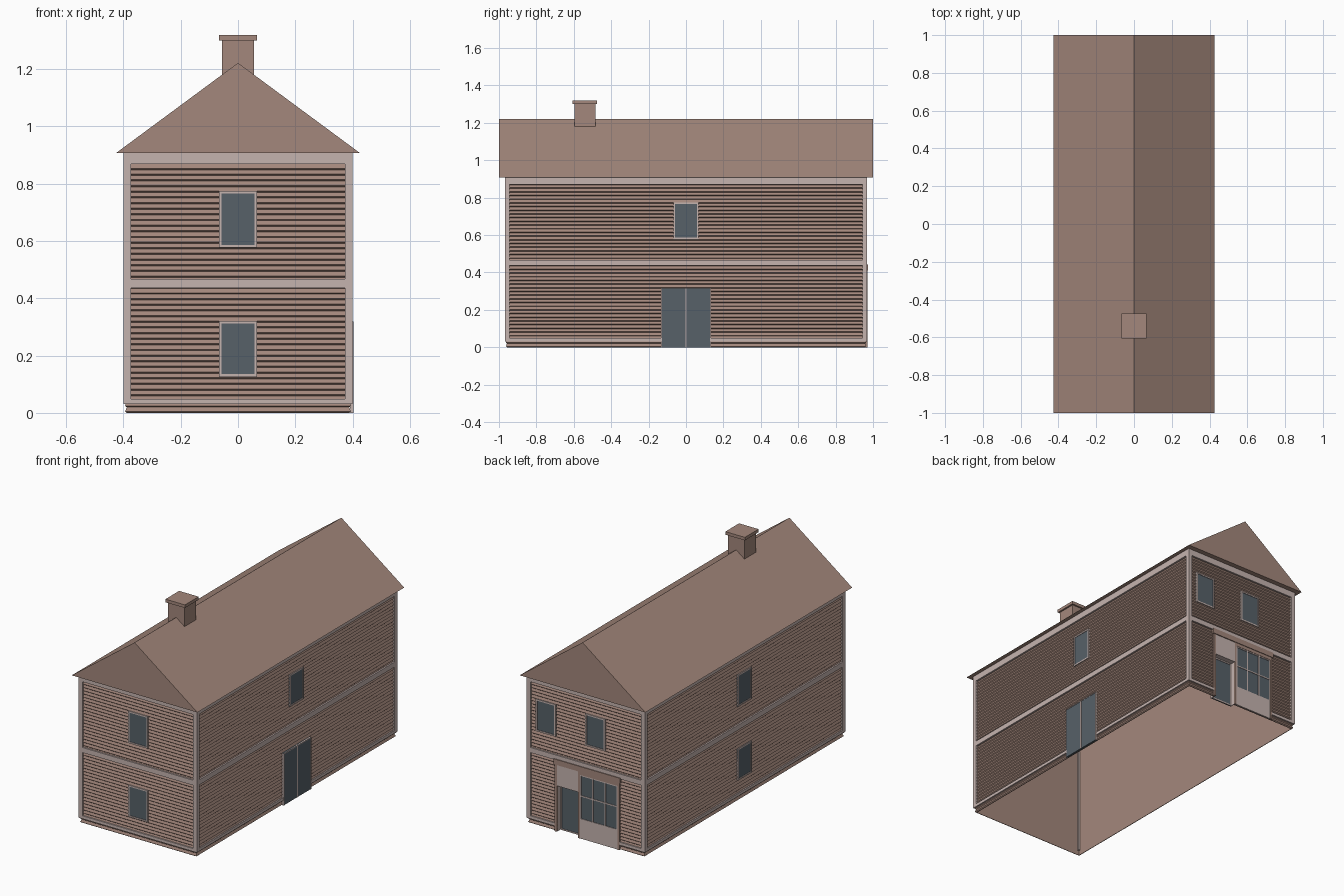
import bpy, bmesh
from mathutils import Vector

cube = bpy.data.objects.get("Cube")
if cube:
    bpy.data.objects.remove(cube, do_unlink=True)


def material(name, rgb):
    mat = bpy.data.materials.new(name)
    mat.use_nodes = True
    mat.diffuse_color = (*rgb, 1)
    mat.node_tree.nodes["Principled BSDF"].inputs["Base Color"].default_value = (*rgb, 1)
    return mat


BROWN = material("warm brown", (0.37, 0.245, 0.2))
TRIM = material("pale trim", (0.56, 0.455, 0.43))
GLASS = material("slate glass", (0.095, 0.119, 0.14))

HX, HY = 0.394, 0.963          # outer face of the cladding
EAVE, RIDGE = 0.907, 1.221
LOW, MID, TOP = (0.031, 0.049), (0.436, 0.467), (0.869, EAVE)


def finish(name, bm, mat):
    bmesh.ops.recalc_face_normals(bm, faces=bm.faces)
    mesh = bpy.data.meshes.new(name)
    bm.to_mesh(mesh)
    bm.free()
    mesh.materials.append(mat)
    obj = bpy.data.objects.new(name, mesh)
    bpy.context.collection.objects.link(obj)
    return obj


def add_box(bm, lo, hi):
    lo, hi = Vector(lo), Vector(hi)
    verts = bmesh.ops.create_cube(bm, size=1)["verts"]
    for v in verts:
        v.co = (lo + hi) / 2 + v.co * (hi - lo)


def boxes(name, mat, items):
    bm = bmesh.new()
    for lo, hi in items:
        add_box(bm, lo, hi)
    return finish(name, bm, mat)


def on_wall(side, u0, u1, z0, z1, d0, d1):
    """Box corners on a wall: u runs along it, d is the distance out of it."""
    sign = 1 if side in ("right", "back") else -1
    base = HX if side in ("right", "left") else HY
    a, b = sorted((sign * (base + d0), sign * (base + d1)))
    if side in ("right", "left"):
        return (a, u0, z0), (b, u1, z1)
    return (u0, a, z0), (u1, b, z1)


def plates(name, mat, side, rects, d0, d1):
    return boxes(name, mat, [on_wall(side, *r, d0, d1) for r in rects])


def border(u0, u1, z0, z1, w):
    return [(u0, u0 + w, z0, z1), (u1 - w, u1, z0, z1),
            (u0 + w, u1 - w, z0, z0 + w), (u0 + w, u1 - w, z1 - w, z1)]


# Clapboard walls: one sawtooth loft around the house with a plain lining
rows = 46
step = EAVE / rows
profile = [(0.009, EAVE), (0.009, 0)]
for i in range(rows):
    profile += [(0.006, i * step), (0, i * step + 0.005)]
profile.append((0.006, EAVE))

bm = bmesh.new()
rings = [[bm.verts.new((sx * (HX - inset), sy * (HY - inset), z))
          for sx, sy in ((-1, -1), (1, -1), (1, 1), (-1, 1))] for inset, z in profile]
for a, b in zip(rings, rings[1:] + rings[:1]):
    for k in range(4):
        n = (k + 1) % 4
        bm.faces.new((a[k], a[n], b[n], b[k]))
bmesh.ops.recalc_face_normals(bm, faces=bm.faces)

# Opening for the recessed shop door
DX0, DX1, DZ = 0.052, 0.195, 0.28
for co, no in (((DX0, 0, 0), (1, 0, 0)), ((DX1, 0, 0), (1, 0, 0)), ((0, 0, DZ), (0, 0, 1))):
    back = [f for f in bm.faces if f.calc_center_median().y > 0.9]
    geom = set(back)
    for f in back:
        geom.update(f.edges)
        geom.update(f.verts)
    bmesh.ops.bisect_plane(bm, geom=list(geom), plane_co=co, plane_no=no)
hole = []
for f in bm.faces:
    c = f.calc_center_median()
    if c.y > 0.9 and DX0 < c.x < DX1 and c.z < DZ:
        hole.append(f)
bmesh.ops.delete(bm, geom=hole, context="FACES")
finish("clapboard_walls", bm, BROWN)

# Corner posts
W, P = 0.026, 0.006
posts = []
for sx in (-1, 1):
    for sy in (-1, 1):
        xs = sorted((sx * (HX + P), sx * (HX + P - W)))
        ys = sorted((sy * (HY + P), sy * (HY + P - W)))
        posts.append(((xs[0], ys[0], LOW[0]), (xs[1], ys[1], EAVE)))
boxes("corner_posts", TRIM, posts)

# Horizontal trim bands, with the lower back one split around the shopfront
SX0, SX1 = -0.228, 0.21
for side, half in (("front", HX), ("right", HY), ("left", HY), ("back", HX)):
    bands = [(-half, half, *MID), (-half, half, *TOP)]
    if side == "back":
        bands += [(-half, SX0, *LOW), (SX1, half, *LOW)]
    else:
        bands.append((-half, half, *LOW))
    plates(side + "_trim_bands", TRIM, side, bands, -0.006, P)


# Sash windows
def window(side, u, z0, z1, label):
    r = (u - 0.067, u + 0.067, z0, z1)
    plates(label + "_frame", TRIM, side, border(*r, 0.009), -0.004, 0.0055)
    plates(label + "_glass", GLASS, side, [r], -0.004, 0.002)


for side in ("front", "left"):
    window(side, 0, 0.577, 0.774, side + "_upper_window")
    window(side, 0, 0.126, 0.321, side + "_lower_window")
window("right", 0, 0.577, 0.774, "right_upper_window")
window("back", 0.272, 0.577, 0.774, "back_window_a")
window("back", -0.063, 0.577, 0.774, "back_window_b")

# Double side door
plates("side_door_leaves", GLASS, "right", [(-0.132, 0.132, 0, 0.318)], -0.004, 0.007)
plates("side_door_frame", TRIM, "right",
       [(-0.133, -0.128, 0, 0.318), (0.128, 0.133, 0, 0.318),
        (-0.004, 0.004, 0, 0.318), (-0.128, 0.128, 0.313, 0.318)], -0.004, 0.009)

# Shopfront: pilasters, fascia and cornice
WX0, WX1 = -0.215, 0.04
plates("shop_pilasters", BROWN, "back",
       [(SX0, WX0, 0, 0.41), (WX1, DX0, 0, 0.41), (DX1, SX1, 0, 0.41),
        (WX0, WX1, 0.39, 0.41)], -0.004, 0.007)
plates("shop_cornice", BROWN, "back", [(SX0 - 0.006, SX1 + 0.006, 0.41, 0.443)], -0.004, 0.011)

# Shop window with a panel below and glazing bars
plates("shop_stall_panel", TRIM, "back", [(WX0, WX1, 0, 0.115)], -0.004, 0.005)
plates("shop_glass", GLASS, "back", [(WX0, WX1, 0.115, 0.39)], -0.004, 0.002)
bars = border(WX0, WX1, 0.115, 0.39, 0.007)
for t in (1, 2):
    u = WX0 + (WX1 - WX0) * t / 3
    bars.append((u - 0.003, u + 0.003, 0.122, 0.383))
bars.append((WX0 + 0.007, WX1 - 0.007, 0.257, 0.264))
plates("shop_glazing_bars", TRIM, "back", bars, -0.004, 0.005)

# Recessed shop door with the panel above it
plates("shop_door_head_panel", TRIM, "back", [(DX0, DX1, DZ, 0.41)], -0.004, 0.005)
plates("shop_door_reveal", TRIM, "back",
       [(DX0 - 0.004, DX0, 0, DZ), (DX1, DX1 + 0.004, 0, DZ),
        (DX0, DX1, DZ, DZ + 0.004)], -0.036, 0)
plates("shop_door", GLASS, "back", [(DX0, DX1, 0, DZ)], -0.036, -0.03)
plates("shop_door_frame", TRIM, "back", border(DX0, DX1, 0, DZ, 0.008), -0.031, -0.027)

# Gabled roof
bm = bmesh.new()
ends = [[bm.verts.new((x, y, z)) for x, z in ((-0.425, EAVE), (0.425, EAVE), (0, RIDGE))]
        for y in (-1, 1)]
for end in ends:
    bm.faces.new(end)
for k in range(3):
    n = (k + 1) % 3
    bm.faces.new((ends[0][k], ends[0][n], ends[1][n], ends[1][k]))
finish("gable_roof", bm, BROWN)

# Chimney with a cap
boxes("chimney", BROWN, [((-0.056, -0.597, 1.1), (0.056, -0.485, 1.3))])
boxes("chimney_cap", BROWN, [((-0.066, -0.607, 1.3), (0.066, -0.475, 1.319))])
